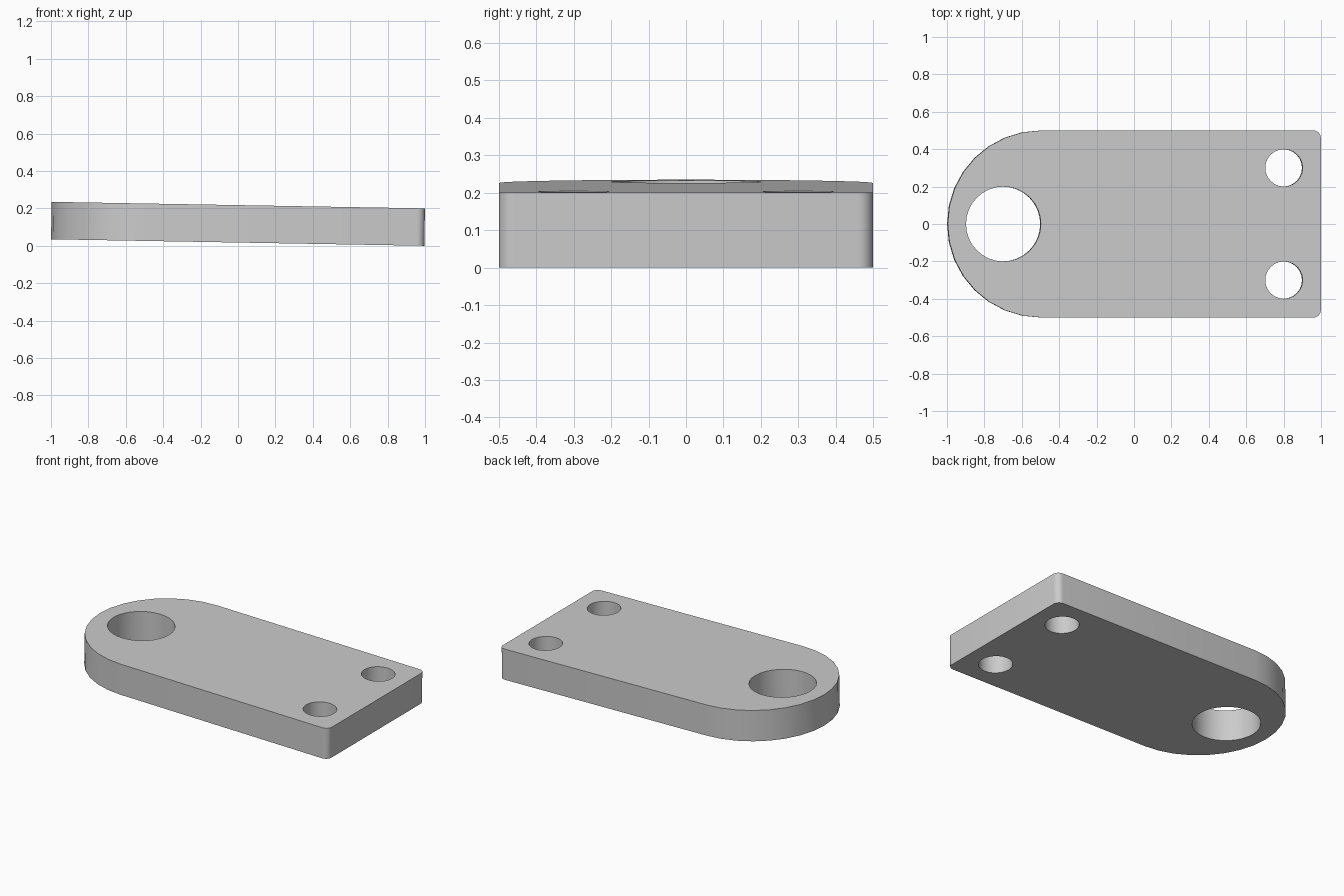
import bpy
import bmesh
from math import sin, cos, radians

cube = bpy.data.objects.get("Cube")
if cube:
    bpy.data.objects.remove(cube, do_unlink=True)

THICK = 0.2
HALF_W = 0.5
HALF_L = 0.998
CORNER = 0.04
TILT = radians(1)


def arc(cx, cy, r, start, end, steps):
    angles = [radians(start + (end - start) * i / steps) for i in range(steps + 1)]
    return [(cx + r * cos(a), cy + r * sin(a)) for a in angles]


def circle(cx, cy, r, steps):
    return arc(cx, cy, r, 0, 360, steps)[:-1]


# Outline: rounded end on the right, small corner fillets on the left
cx, cy = HALF_L - CORNER, HALF_W - CORNER
outline = (arc(HALF_W - HALF_L, 0, HALF_W, 90, 270, 16)
           + arc(cx, -cy, CORNER, -90, 0, 6)
           + arc(cx, cy, CORNER, 0, 90, 6))

# One large hole and a pair of bolt holes
holes = [circle(-0.7, 0, 0.2, 32)] + [circle(0.8, s * 0.3, 0.1, 24) for s in (-1, 1)]

bm = bmesh.new()
edges = []
for loop in [outline] + holes:
    verts = [bm.verts.new((x, y, -THICK / 2)) for x, y in loop]
    edges += [bm.edges.new((v, verts[i - 1])) for i, v in enumerate(verts)]
bmesh.ops.triangle_fill(bm, edges=edges, use_beauty=True, normal=(0, 0, 1))

# Thicken the flat profile into a plate
result = bmesh.ops.extrude_face_region(bm, geom=bm.faces[:], use_keep_orig=True)
top = [g for g in result["geom"] if isinstance(g, bmesh.types.BMVert)]
bmesh.ops.translate(bm, verts=top, vec=(0, 0, THICK))
bmesh.ops.recalc_face_normals(bm, faces=bm.faces[:])

mesh = bpy.data.meshes.new("link_plate")
bm.to_mesh(mesh)
bm.free()
plate = bpy.data.objects.new("link_plate", mesh)
bpy.context.collection.objects.link(plate)

# Slight lean, resting on the square end
plate.rotation_euler.y = TILT
plate.location.z = THICK / 2 * cos(TILT) + HALF_L * sin(TILT)

# Plain grey metal
grey = bpy.data.materials.new("plain_grey")
grey.use_nodes = True
colour = (0.6, 0.6, 0.6, 1)
grey.diffuse_color = colour
grey.node_tree.nodes["Principled BSDF"].inputs["Base Color"].default_value = colour
mesh.materials.append(grey)

bpy.context.view_layer.objects.active = plate
plate.select_set(True)
bpy.ops.object.shade_smooth_by_angle(angle=radians(30))
